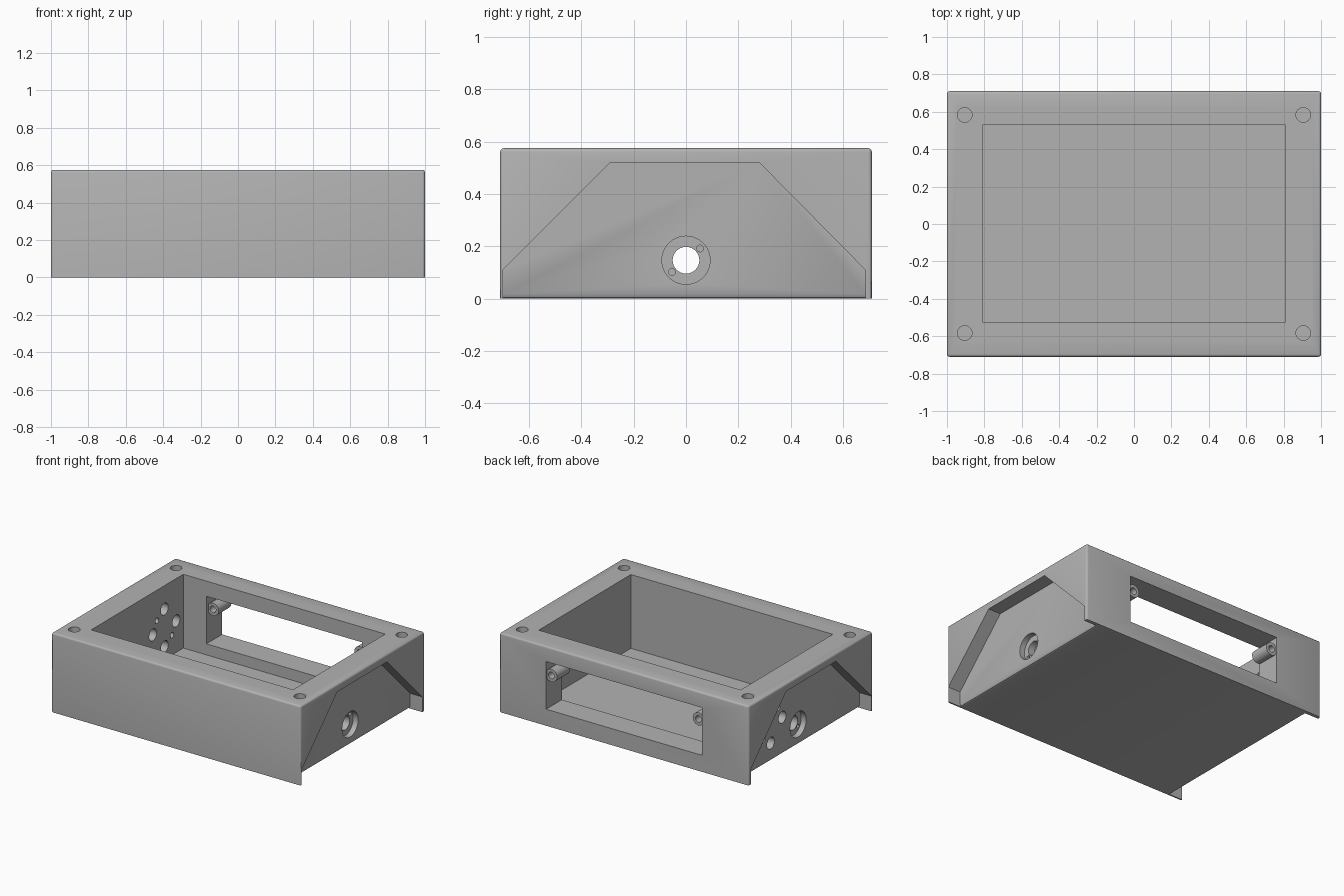
import bpy, bmesh
from math import radians
from mathutils import Matrix, Vector

old = bpy.data.objects.get("Cube")
if old:
    bpy.data.objects.remove(old, do_unlink=True)

grey = bpy.data.materials.new("plain_grey")
grey.use_nodes = True
grey.diffuse_color = (0.448, 0.448, 0.448, 1)
grey.node_tree.nodes["Principled BSDF"].inputs["Base Color"].default_value = grey.diffuse_color


def make(name, bm):
    bmesh.ops.recalc_face_normals(bm, faces=bm.faces)
    mesh = bpy.data.meshes.new(name)
    bm.to_mesh(mesh)
    bm.free()
    mesh.materials.append(grey)
    ob = bpy.data.objects.new(name, mesh)
    bpy.context.collection.objects.link(ob)
    return ob


def box(name, lo, hi, round_by=0):
    lo, hi = Vector(lo), Vector(hi)
    bm = bmesh.new()
    place = Matrix.Translation((lo + hi) / 2) @ Matrix.Diagonal((*(hi - lo), 1))
    bmesh.ops.create_cube(bm, size=1, matrix=place)
    if round_by:  # soften every edge except those underneath
        edges = [e for e in bm.edges if max(v.co.z for v in e.verts) > lo.z + 0.01]
        bmesh.ops.bevel(bm, geom=edges, offset=round_by, segments=3,
                        profile=0.5, affect='EDGES')
    return make(name, bm)


def rod(name, axis, start, end, radius, sides=40):
    start, end = Vector(start), Vector(end)
    turn = {'X': Matrix.Rotation(radians(90), 4, 'Y'),
            'Y': Matrix.Rotation(radians(90), 4, 'X'),
            'Z': Matrix.Identity(4)}[axis]
    bm = bmesh.new()
    bmesh.ops.create_cone(bm, cap_ends=True, segments=sides, radius1=radius, radius2=radius,
                          depth=(end - start).length,
                          matrix=Matrix.Translation((start + end) / 2) @ turn)
    return make(name, bm)


def prism(name, points, sweep):
    bm = bmesh.new()
    face = bm.faces.new([bm.verts.new(p) for p in points])
    new = bmesh.ops.extrude_face_region(bm, geom=[face])["geom"]
    bmesh.ops.translate(bm, vec=sweep, verts=[g for g in new if isinstance(g, bmesh.types.BMVert)])
    return make(name, bm)


def cut(ob, cutters):
    for c in cutters:
        mod = ob.modifiers.new(c.name, 'BOOLEAN')
        mod.operation, mod.solver, mod.object = 'DIFFERENCE', 'EXACT', c
    bpy.context.view_layer.update()
    result = ob.evaluated_get(bpy.context.evaluated_depsgraph_get())
    mesh = bpy.data.meshes.new_from_object(result)
    ob.modifiers.clear()
    ob.data = mesh
    for c in cutters:
        bpy.data.objects.remove(c, do_unlink=True)


def smooth(ob):
    bpy.ops.object.select_all(action='DESELECT')
    ob.select_set(True)
    bpy.context.view_layer.objects.active = ob
    bpy.ops.object.shade_smooth_by_angle(angle=radians(30))


# Enclosure block, with the open cavity and the rear display window
body = box("enclosure", (-1, -0.71, 0), (1, 0.71, 0.575), 0.014)
cutters = [box("cavity", (-0.81, -0.525, 0.04), (0.81, 0.53, 0.8)),
           box("rear_window", (-0.625, 0.4, 0.12), (0.625, 0.9, 0.465))]

# Side recesses with a softened lower edge
recess = [(-0.70, -0.1), (-0.70, 0.11), (-0.29, 0.52), (0.28, 0.52), (0.685, 0.11), (0.685, -0.1)]
lip = [(0.88, -0.01), (0.88, 0), (0.893, 0.005), (0.9, 0.018), (0.91, 0.018), (0.91, -0.01)]
SOCKET_Z = 0.147
for s in (1, -1):
    cutters.append(prism("side_recess", [(s * 0.9, y, z) for y, z in recess], (s * 0.3, 0, 0)))
    cutters.append(prism("lower_edge", [(s * x, -0.70, z) for x, z in lip], (0, 1.385, 0)))
    # Round socket seat with two small fixing holes
    cutters.append(rod("socket_seat", 'X', (s * 0.86, 0, SOCKET_Z), (s, 0, SOCKET_Z), 0.092))
    for d in (1, -1):
        y, z = d * 0.054, SOCKET_Z + d * 0.045
        cutters.append(rod("fixing_hole", 'X', (s * 0.83, y, z), (s * 0.88, y, z), 0.013, 20))
    # Lid screw holes in the corners
    for t in (1, -1):
        cutters.append(rod("lid_hole", 'Z', (s * 0.905, t * 0.583, 0.33),
                           (s * 0.905, t * 0.583, 0.7), 0.039))
cutters.append(rod("socket_hole", 'X', (-1.1, 0, SOCKET_Z), (1.1, 0, SOCKET_Z), 0.051))

# Cluster of connector holes through one side wall
for dy, dz, r in ((0.133, 0, 0.043), (-0.133, 0, 0.043), (0, 0.137, 0.043), (0, -0.137, 0.043),
                  (0.086, -0.085, 0.02), (-0.086, 0.085, 0.02)):
    y, z = 0.315 + dy, 0.268 + dz
    cutters.append(rod("connector_hole", 'X', (-1.1, y, z), (-0.7, y, z), r, 32))
cut(body, cutters)
smooth(body)

# Screw posts at each end of the rear window
for s, side in ((1, "left"), (-1, "right")):
    post = rod("screw_post_" + side, 'Y', (s * 0.59, 0.555, 0.37), (s * 0.59, 0.7, 0.37), 0.046, 32)
    cut(post, [rod("post_bore", 'Y', (s * 0.59, 0.4, 0.37), (s * 0.59, 0.9, 0.37), 0.024, 24)])
    smooth(post)
